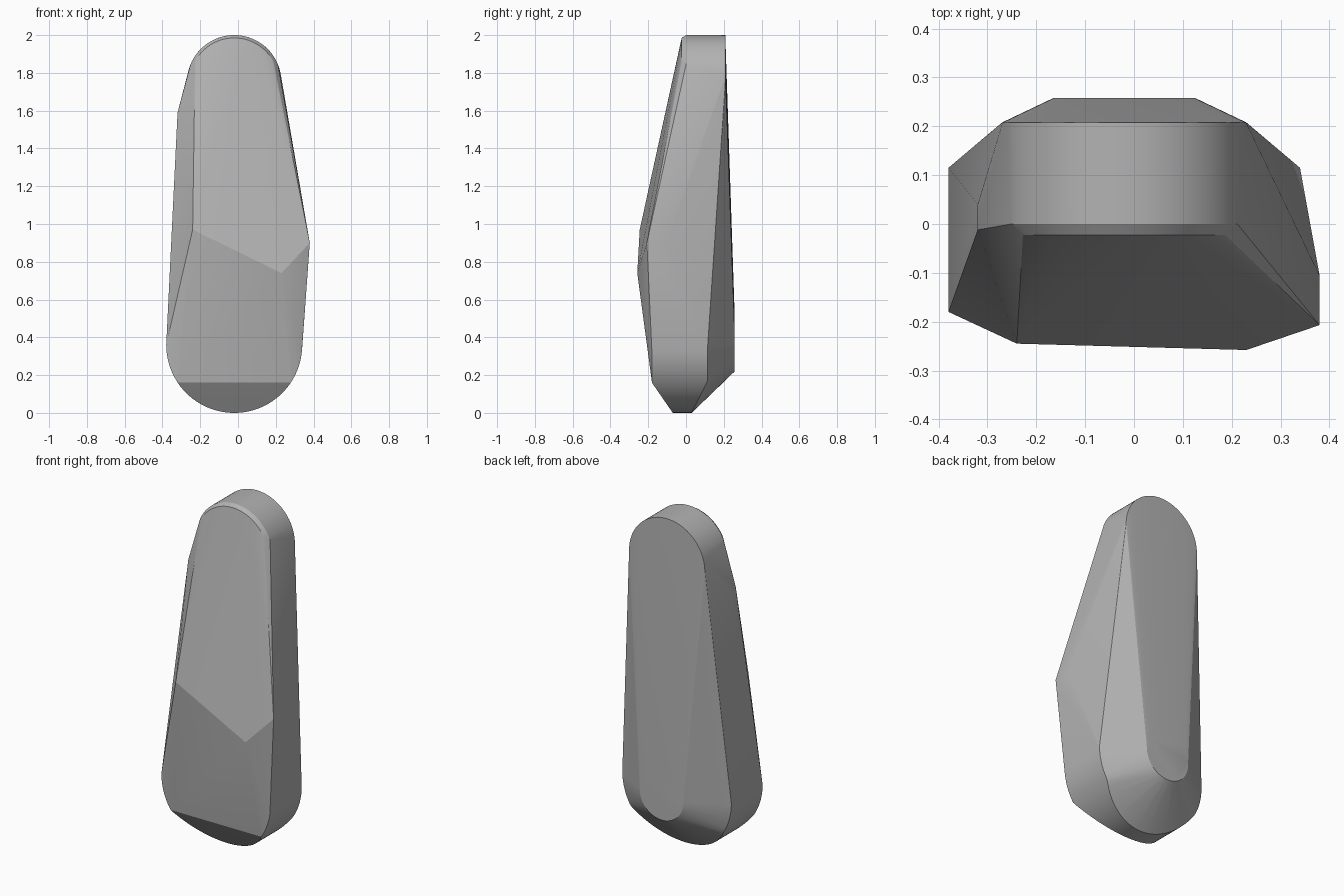
import bpy, bmesh
from math import sin, cos, pi, radians

if "Cube" in bpy.data.objects:
    bpy.data.objects.remove(bpy.data.objects["Cube"], do_unlink=True)

CX = -0.02  # centre line of the rounded ends


def arc(z, r, start, end, n, depth):
    """Points on an arc facing the front; depth is y, or a function giving y from height."""
    pts = []
    for i in range(n + 1):
        a = radians(start + (end - start) * i / n)
        h = z + r * sin(a)
        pts.append((CX + r * cos(a), depth(h) if callable(depth) else depth, h))
    return pts


# rounded top with a narrow front bevel
points = arc(1.75, 0.25, 0, 180, 40, 0.208)
points += arc(1.75, 0.25, 22, 158, 32, 0.0)
points += arc(1.75, 0.235, 28, 152, 30, -0.023)

# rounded bottom, chamfered at front and back
points += arc(0.36, 0.36, 180, 360, 48, lambda h: max(-0.18, -0.07 - 0.69 * h))
points += arc(0.36, 0.36, 180, 360, 48, lambda h: min(0.115, 0.03 + 0.5 * h))

# small flat disc low on the back
points += arc(0.365, 0.145, 0, 360, 40, 0.258)

# chiselled corners: front ridge, then right and left sides
points += [(-0.24, -0.245, 0.97), (0.23, -0.258, 0.74),
           (0.38, -0.207, 0.90), (0.38, -0.105, 0.90),
           (-0.32, -0.012, 1.59), (-0.32, 0.04, 1.59)]

# wrap one convex stone body around the points
bm = bmesh.new()
for p in points:
    bm.verts.new(p)
bmesh.ops.remove_doubles(bm, verts=bm.verts[:], dist=0.0005)
hull = bmesh.ops.convex_hull(bm, input=bm.verts[:])
spare = [v for v in bm.verts if not v.link_faces]
bmesh.ops.delete(bm, geom=spare, context='VERTS')
bmesh.ops.dissolve_limit(bm, angle_limit=radians(0.5), verts=bm.verts[:], edges=bm.edges[:])
bmesh.ops.recalc_face_normals(bm, faces=bm.faces[:])

mesh = bpy.data.meshes.new("stone_body")
bm.to_mesh(mesh)
bm.free()
stone = bpy.data.objects.new("stone_body", mesh)
bpy.context.collection.objects.link(stone)

# plain grey stone
grey = bpy.data.materials.new("stone_grey")
grey.use_nodes = True
colour = (0.45, 0.45, 0.45, 1)
grey.diffuse_color = colour
bsdf = next(n for n in grey.node_tree.nodes if n.type == 'BSDF_PRINCIPLED')
bsdf.inputs["Base Color"].default_value = colour
mesh.materials.append(grey)

bpy.context.view_layer.objects.active = stone
stone.select_set(True)
bpy.ops.object.shade_smooth_by_angle(angle=radians(15))
